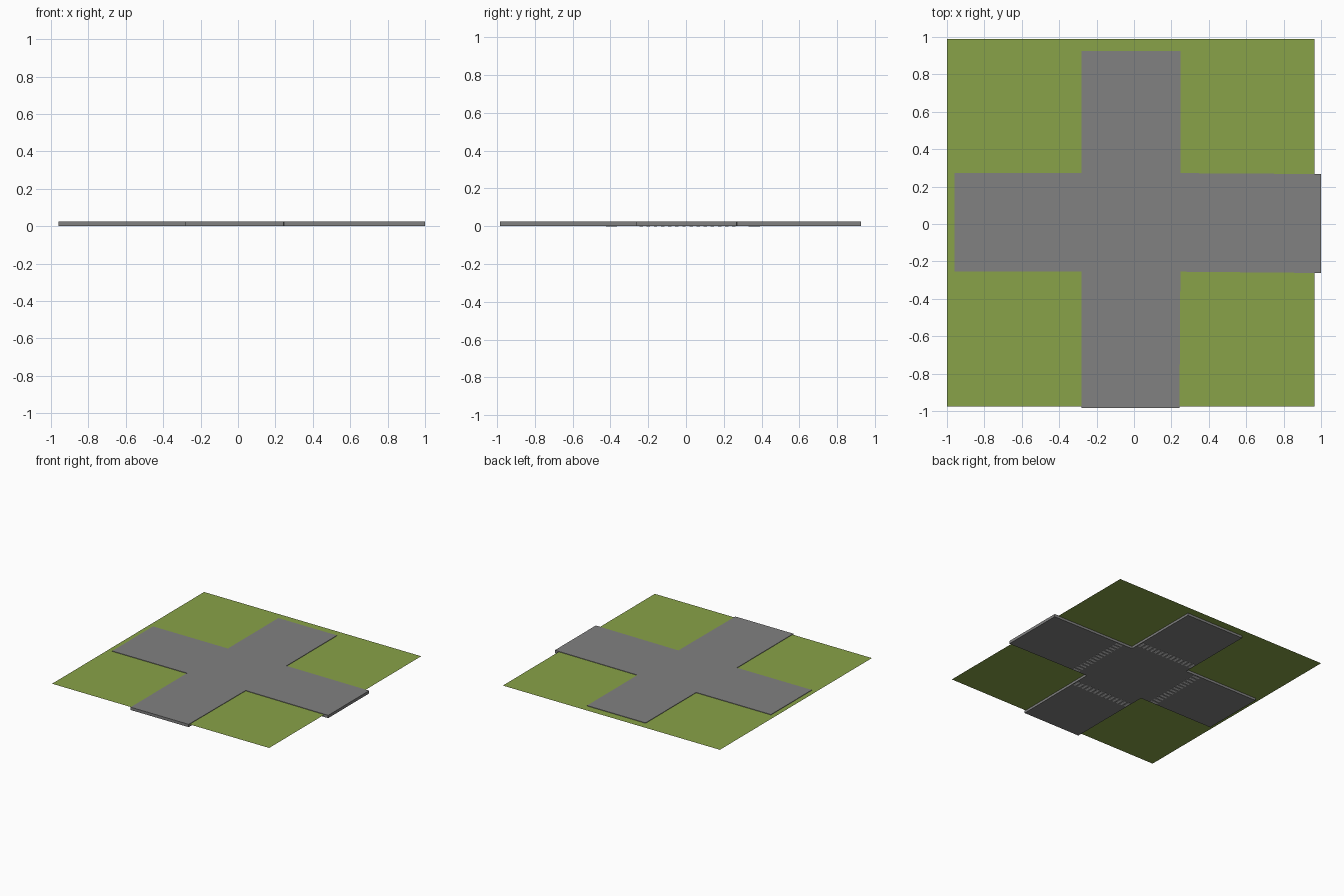
import bpy
import bmesh

cube = bpy.data.objects.get("Cube")
if cube:
    bpy.data.objects.remove(cube, do_unlink=True)


def material(name, rgb):
    mat = bpy.data.materials.new(name)
    mat.use_nodes = True
    mat.diffuse_color = (*rgb, 1)
    bsdf = next(n for n in mat.node_tree.nodes if n.type == 'BSDF_PRINCIPLED')
    bsdf.inputs["Base Color"].default_value = (*rgb, 1)
    bsdf.inputs["Roughness"].default_value = 0.9
    return mat


def finish(name, bm, mat):
    mesh = bpy.data.meshes.new(name)
    bm.to_mesh(mesh)
    bm.free()
    mesh.materials.append(mat)
    obj = bpy.data.objects.new(name, mesh)
    bpy.context.collection.objects.link(obj)
    return obj


def outline(bm, points, z):
    return bm.faces.new([bm.verts.new((x, y, z)) for x, y in points])


def slab(bm, points, bottom, top):
    face = outline(bm, points, bottom)
    moved = bmesh.ops.extrude_face_region(bm, geom=[face])["geom"]
    verts = [v for v in moved if isinstance(v, bmesh.types.BMVert)]
    bmesh.ops.translate(bm, verts=verts, vec=(0, 0, top - bottom))
    bmesh.ops.recalc_face_normals(bm, faces=bm.faces)


def rectangle(x0, x1, y0, y1):
    return [(x0, y0), (x1, y0), (x1, y1), (x0, y1)]


grass_green = material("grass green", (0.25, 0.36, 0.065))
asphalt_grey = material("asphalt grey", (0.22, 0.22, 0.22))
stripe_white = material("stripe white", (0.7, 0.7, 0.7))

ROAD_BOTTOM, ROAD_TOP, GRASS_Z = 0.002, 0.025, 0.021

# Thin sheet of grass
bm = bmesh.new()
outline(bm, rectangle(-1.0, 0.965, -0.975, 0.99), GRASS_Z)
finish("grass", bm, grass_green)

# Crossing roads as one slab, standing slightly proud of the grass
west, east, south, north = -0.282, 0.248, -0.255, 0.272
bm = bmesh.new()
slab(bm, [
    (west, -0.985), (0.243, -0.985), (east, south), (1.0, -0.262),
    (1.0, 0.267), (east, north), (east, 0.925), (west, 0.925),
    (west, north), (-0.96, north), (-0.96, south), (west, south),
], ROAD_BOTTOM, ROAD_TOP)
finish("crossroads", bm, asphalt_grey)

# Pedestrian crossing stripes under each arm
COUNT, HALF_LENGTH, HALF_WIDTH, REACH = 14, 0.03, 0.009, 0.378
cx, cy = (west + east) / 2, (south + north) / 2 - 0.025
for name, along_x, side in (("left", True, 1), ("right", True, -1),
                            ("back", False, 1), ("front", False, -1)):
    bm = bmesh.new()
    for i in range(COUNT):
        offset = -0.245 + 0.49 * i / (COUNT - 1)
        if along_x:
            x, y, hx, hy = cx + side * REACH, offset + 0.008, HALF_LENGTH, HALF_WIDTH
        else:
            x, y, hx, hy = cx + offset, cy + side * REACH, HALF_WIDTH, HALF_LENGTH
        slab(bm, rectangle(x - hx, x + hx, y - hy, y + hy), 0, ROAD_BOTTOM + 0.001)
    finish(name + "_crossing_stripes", bm, stripe_white)
